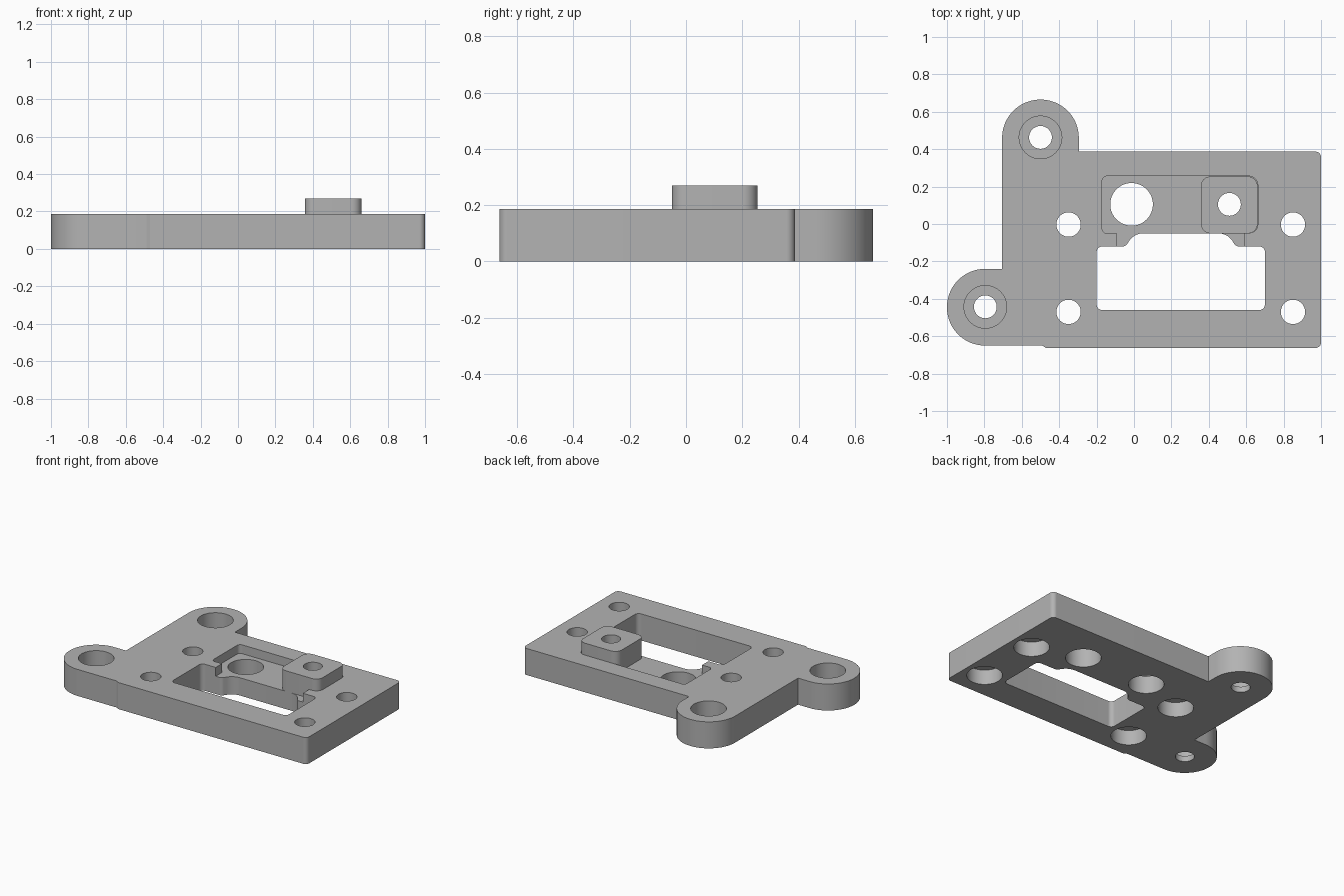
import bpy, bmesh, math
from mathutils import Vector

if "Cube" in bpy.data.objects:
    bpy.data.objects.remove(bpy.data.objects["Cube"])

GREY = (0.45, 0.45, 0.45, 1)
grey = bpy.data.materials.new("plain grey")
grey.use_nodes = True
grey.diffuse_color = GREY
grey.node_tree.nodes["Principled BSDF"].inputs["Base Color"].default_value = GREY


def rounded(corners, steps=20):
    """Outline through (x, y, radius) corners, each replaced by a fillet arc."""
    pts = []
    for i, (x, y, r) in enumerate(corners):
        p = Vector((x, y))
        if r == 0:
            pts.append(p)
            continue
        a = (Vector(corners[i - 1][:2]) - p).normalized()
        b = (Vector(corners[(i + 1) % len(corners)][:2]) - p).normalized()
        half = a.angle(b) / 2
        centre = p + (a + b).normalized() * (r / math.sin(half))
        start = p + a * (r / math.tan(half)) - centre
        end = p + b * (r / math.tan(half)) - centre
        sweep = math.atan2(start.x * end.y - start.y * end.x, start.dot(end))
        for k in range(steps + 1):
            t = sweep * k / steps
            c, s = math.cos(t), math.sin(t)
            pts.append(centre + Vector((start.x * c - start.y * s,
                                        start.x * s + start.y * c)))
    return pts


def circle(x, y, r, n=64):
    return [Vector((x + r * math.cos(math.tau * k / n),
                    y + r * math.sin(math.tau * k / n))) for k in range(n)]


def prism(name, outline, z0, z1):
    bm = bmesh.new()
    face = bm.faces.new([bm.verts.new((p.x, p.y, z0)) for p in outline])
    new = bmesh.ops.extrude_face_region(bm, geom=[face])["geom"]
    top = [v for v in new if isinstance(v, bmesh.types.BMVert)]
    bmesh.ops.translate(bm, verts=top, vec=(0, 0, z1 - z0))
    bmesh.ops.remove_doubles(bm, verts=bm.verts, dist=1e-5)
    bmesh.ops.recalc_face_normals(bm, faces=bm.faces)
    mesh = bpy.data.meshes.new(name)
    bm.to_mesh(mesh)
    bm.free()
    mesh.materials.append(grey)
    obj = bpy.data.objects.new(name, mesh)
    bpy.context.collection.objects.link(obj)
    return obj


def activate(obj):
    bpy.ops.object.select_all(action="DESELECT")
    obj.select_set(True)
    bpy.context.view_layer.objects.active = obj


def cut(target, outline, z0, z1):
    cutter = prism("cutter", outline, z0, z1)
    cutter.hide_render = True
    mod = target.modifiers.new("cut", "BOOLEAN")
    mod.operation = "DIFFERENCE"
    mod.solver = "EXACT"
    mod.object = cutter
    activate(target)
    bpy.ops.object.modifier_apply(modifier=mod.name)
    bpy.data.objects.remove(cutter)


THICK, FLOOR, BOSS_TOP = 0.187, 0.125, 0.27
LOW, HIGH = -0.1, 0.4
EAR, BIG, SMALL, SCREW = 0.204, 0.114, 0.061, 0.065

# Plate with two rounded mounting ears
plate = prism("mounting_plate", rounded([
    (-0.47, -0.663, 0), (1, -0.663, 0.03), (1, 0.387, 0.03),
    (-0.295, 0.387, 0), (-0.295, 0.665, EAR), (-0.705, 0.665, EAR),
    (-0.705, -0.24, 0), (-1, -0.24, EAR), (-1, -0.65, EAR),
    (-0.49, -0.65, 0)]), 0, THICK)

# Through slot with a raised, curved middle
left_side = [(0.0, -0.05, 0.09), (-0.045, -0.12, 0.03),
             (-0.2, -0.12, 0.03), (-0.2, -0.46, 0.03)]
right_side = [(0.5 - x, y, r) for x, y, r in reversed(left_side)]
cut(plate, rounded(left_side + right_side, 10), LOW, HIGH)

# Shallow pocket, opening into the slot
cut(plate, rounded([
    (-0.17, 0.256, 0.025), (-0.17, -0.05, 0.025), (-0.09, -0.05, 0),
    (-0.09, -0.15, 0), (0.59, -0.15, 0), (0.59, -0.05, 0),
    (0.662, -0.05, 0.05), (0.662, 0.256, 0.05)], 10), FLOOR, HIGH)
cut(plate, circle(-0.013, 0.105, BIG), LOW, HIGH)

# Screw holes, counterbored from below
for x in (-0.35, 0.85):
    for y in (-0.003, -0.47):
        cut(plate, circle(x, y, SCREW), LOW, HIGH)
        cut(plate, circle(x, y, BIG), LOW, 0.105)

# Ear holes, counterbored from above
for x, y in ((-0.5, 0.463), (-0.795, -0.443)):
    cut(plate, circle(x, y, SMALL), LOW, HIGH)
    cut(plate, circle(x, y, BIG), 0.04, HIGH)

# Raised boss standing in the pocket, bored from below
boss = prism("raised_boss", rounded([
    (0.358, -0.05, 0.05), (0.66, -0.05, 0.05),
    (0.66, 0.254, 0.05), (0.358, 0.254, 0.05)], 10), FLOOR, BOSS_TOP)
cut(plate, circle(0.51, 0.105, BIG), LOW, HIGH)
cut(boss, circle(0.51, 0.105, SMALL), LOW, HIGH)
cut(boss, circle(0.51, 0.105, BIG), LOW, 0.185)

for obj in (plate, boss):
    activate(obj)
    bpy.ops.object.shade_smooth_by_angle(angle=math.radians(30))
